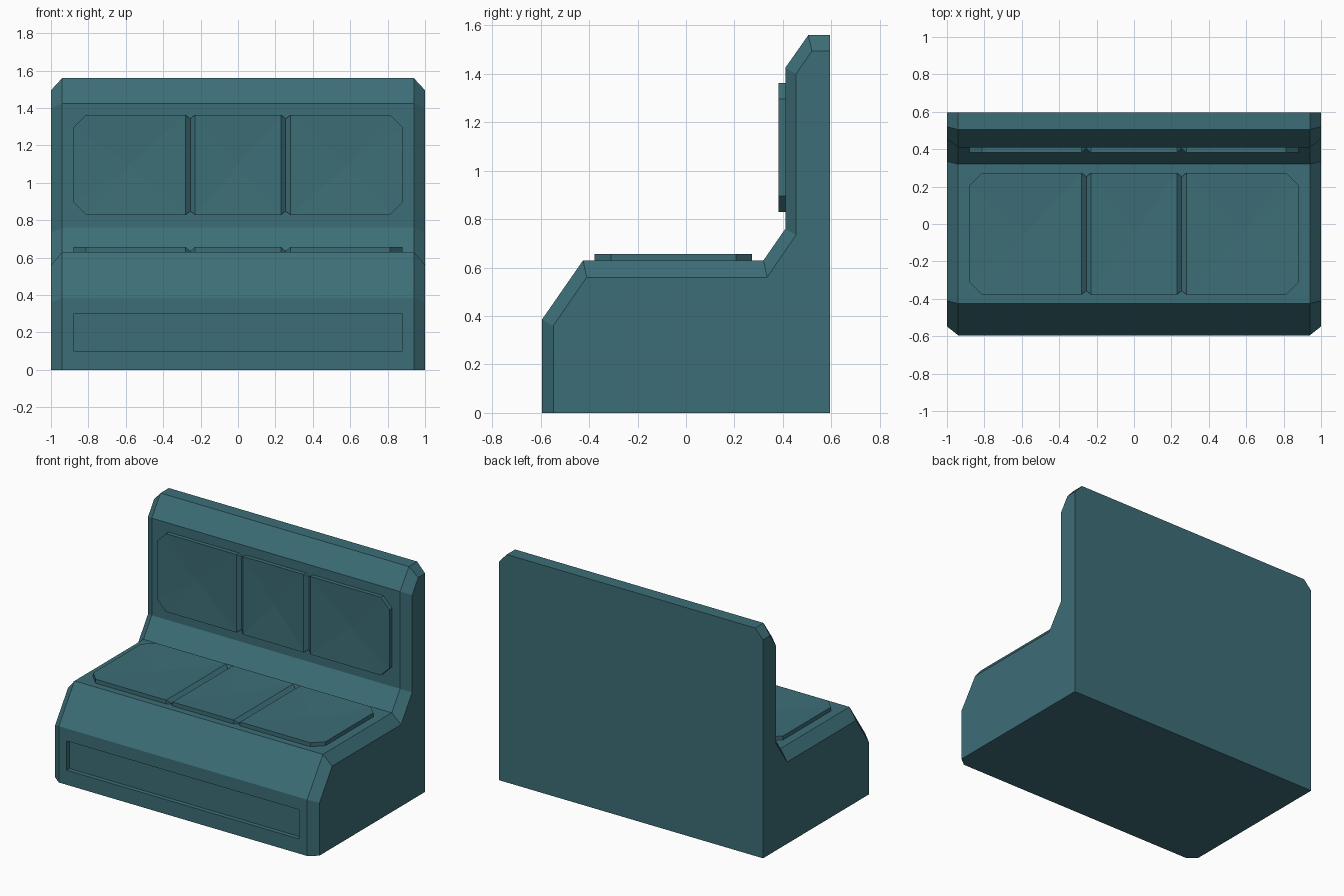
import bpy, bmesh

if "Cube" in bpy.data.objects:
    bpy.data.objects.remove(bpy.data.objects["Cube"])

mat = bpy.data.materials.new("teal upholstery")
mat.diffuse_color = (0.046, 0.155, 0.185, 1)
mat.use_nodes = True
mat.node_tree.nodes["Principled BSDF"].inputs["Base Color"].default_value = mat.diffuse_color


def finish(bm, name):
    bmesh.ops.recalc_face_normals(bm, faces=bm.faces[:])
    me = bpy.data.meshes.new(name)
    bm.to_mesh(me)
    bm.free()
    me.materials.append(mat)
    ob = bpy.data.objects.new(name, me)
    bpy.context.collection.objects.link(ob)
    return ob


# Bench body: side profile lofted across x, shrinking at the ends to bevel the edges
full = [(-.595, 0), (-.595, .385), (-.425, .63), (.32, .63), (.41, .76),
        (.41, 1.425), (.505, 1.56), (.595, 1.56), (.595, 0)]
end = [(-.548, 0), (-.548, .36), (-.41, .56), (.335, .56), (.455, .735),
       (.455, 1.40), (.52, 1.495), (.595, 1.495), (.595, 0)]
bm = bmesh.new()
rings = [[bm.verts.new((x, y, z)) for y, z in prof]
         for x, prof in ((-1, end), (-.94, full), (.94, full), (1, end))]
n = len(full)
for k, (a, b) in enumerate(zip(rings, rings[1:])):
    for i in range(n):
        j = (i + 1) % n
        quad = (a[i], a[j], b[j], b[i])
        if k == 1 and i == 0:
            # Recessed kick panel in the front face
            rect = [(-.88, .10), (-.88, .30), (.88, .30), (.88, .10)]
            rim = [bm.verts.new((x, -.595, z)) for x, z in rect]
            deep = [bm.verts.new((x, -.565, z)) for x, z in rect]
            for p in range(4):
                q = (p + 1) % 4
                bm.faces.new((quad[p], quad[q], rim[q], rim[p]))
                bm.faces.new((rim[p], rim[q], deep[q], deep[p]))
            bm.faces.new(deep)
        else:
            bm.faces.new(quad)
bm.faces.new(rings[0])
bm.faces.new(rings[-1])
finish(bm, "bench_body")


# Padded panel: three slightly dished pads divided by V grooves, clipped outer corners
def cushion(name, half, h, place):
    bm = bmesh.new()
    c, notch, low = .067, .02, h * .2
    cols = [(-.88, half - c, h), (-.813, half, h), (-.28, half, h), (-.255, half - notch, low),
            (-.23, half, h), (.23, half, h), (.255, half - notch, low), (.28, half, h),
            (.813, half, h), (.88, half - c, h)]
    top = [bm.verts.new(place(u, v, w)) for u, v, w in cols]
    bot = [bm.verts.new(place(u, -v, w)) for u, v, w in cols]
    # Pads as shallow fans
    for i0, i1, mid in ((0, 2, -.58), (4, 5, 0), (7, 9, .58)):
        loop = top[i0:i1 + 1] + bot[i0:i1 + 1][::-1]
        centre = bm.verts.new(place(mid, 0, h - .01))
        for p, q in zip(loop, loop[1:] + loop[:1]):
            bm.faces.new((p, q, centre))
    # Groove slopes
    for i in (2, 3, 5, 6):
        bm.faces.new((top[i], top[i + 1], bot[i + 1], bot[i]))
    # Side walls sunk a little into the body
    outline = top + bot[::-1]
    base = [bm.verts.new(place(u, v, -.01)) for u, v, w in cols]
    base += [bm.verts.new(place(u, -v, -.01)) for u, v, w in cols[::-1]]
    for i in range(len(outline)):
        j = (i + 1) % len(outline)
        bm.faces.new((outline[i], outline[j], base[j], base[i]))
    bm.faces.new(base)
    finish(bm, name)


cushion("seat_cushion", .325, .027, lambda u, v, w: (u, v - .052, .63 + w))
cushion("back_cushion", .267, .028, lambda u, v, w: (u, .41 - w, 1.096 + v))
